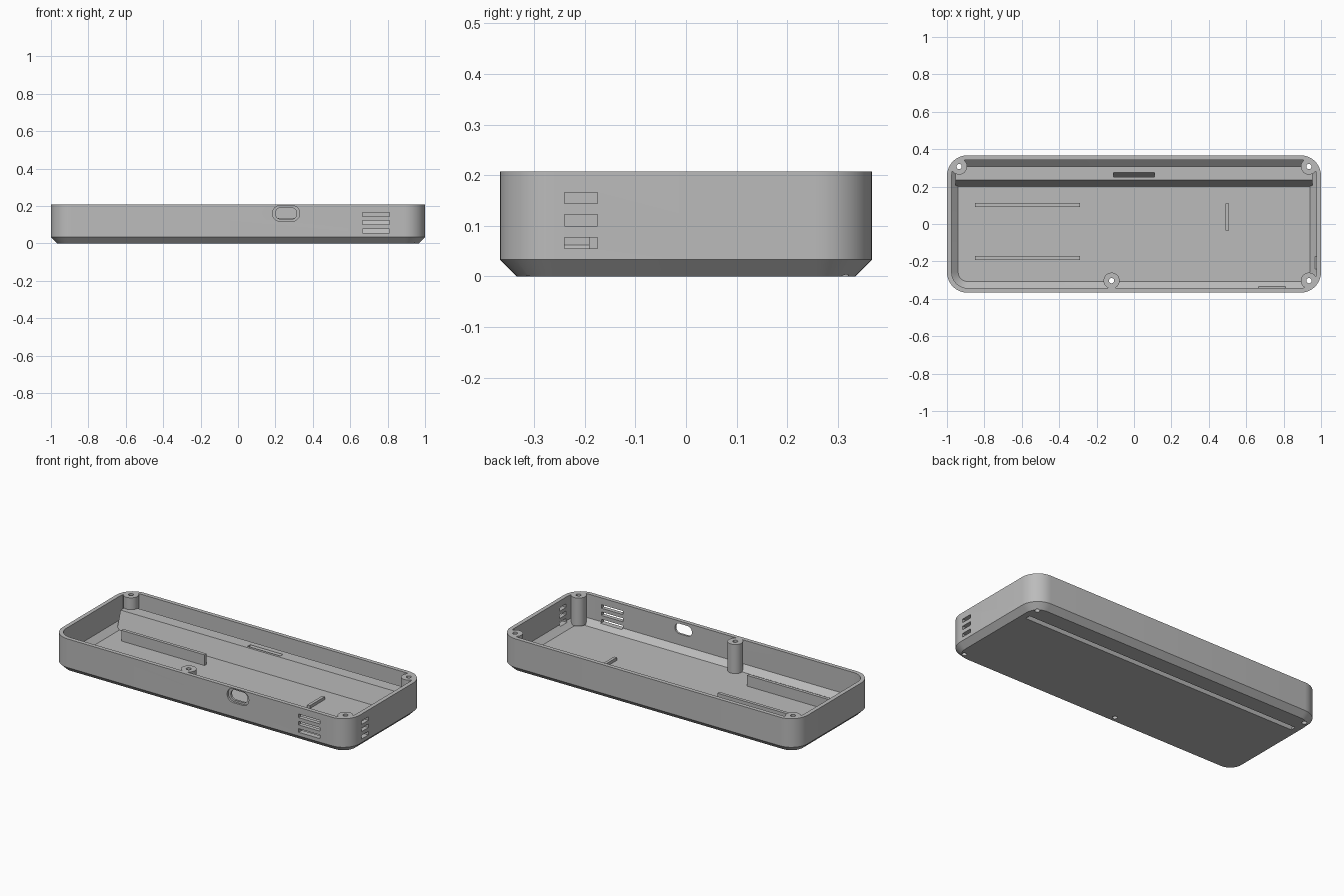
import bpy, bmesh, math
from mathutils import Vector

cube = bpy.data.objects.get("Cube")
if cube:
    bpy.data.objects.remove(cube, do_unlink=True)

HALF_X, HALF_Y, HEIGHT, CORNER = 1.0, 0.3675, 0.207, 0.11
FLOOR = 0.03

grey = bpy.data.materials.new("grey plastic")
grey.use_nodes = True
grey.diffuse_color = (0.5, 0.5, 0.5, 1)
grey.node_tree.nodes["Principled BSDF"].inputs["Base Color"].default_value = (0.5, 0.5, 0.5, 1)


def make(name, bm):
    bmesh.ops.recalc_face_normals(bm, faces=bm.faces[:])
    mesh = bpy.data.meshes.new(name)
    bm.to_mesh(mesh)
    bm.free()
    mesh.materials.append(grey)
    obj = bpy.data.objects.new(name, mesh)
    bpy.context.collection.objects.link(obj)
    return obj


def loft(name, loops):
    """Skin a stack of equal point loops and cap both ends."""
    bm = bmesh.new()
    rings = [[bm.verts.new(p) for p in loop] for loop in loops]
    for a, b in zip(rings, rings[1:]):
        for i in range(len(a)):
            j = (i + 1) % len(a)
            bm.faces.new((a[i], a[j], b[j], b[i]))
    bm.faces.new(rings[0])
    bm.faces.new(rings[-1])
    return make(name, bm)


def rounded(hx, hy, r, steps=10):
    """Rounded rectangle outline, centred on the origin."""
    pts = []
    for q, (sx, sy) in enumerate(((1, 1), (-1, 1), (-1, -1), (1, -1))):
        for i in range(steps + 1):
            a = math.pi / 2 * (q + i / steps)
            pts.append((sx * (hx - r) + r * math.cos(a), sy * (hy - r) + r * math.sin(a)))
    return pts


def tray_loop(inset, z):
    return [(x, y, z) for x, y in rounded(HALF_X - inset, HALF_Y - inset, CORNER - inset)]


def bar(name, profile, half_length):
    """Extrude a y-z profile along x."""
    return loft(name, [[(x, y, z) for y, z in profile] for x in (-half_length, half_length)])


def box(name, x0, x1, y0, y1, z0, z1):
    return loft(name, [[(x0, y0, z), (x1, y0, z), (x1, y1, z), (x0, y1, z)] for z in (z0, z1)])


def cylinder(name, x, y, r, z0, z1, n=32):
    ring = [(x + r * math.cos(2 * math.pi * i / n), y + r * math.sin(2 * math.pi * i / n))
            for i in range(n)]
    return loft(name, [[(px, py, z) for px, py in ring] for z in (z0, z1)])


def port(name, hx, hz, y0, y1):
    outline = rounded(hx, hz, hz - 0.001)
    return loft(name, [[(0.257 + x, y, 0.16 + z) for x, z in outline] for y in (y0, y1)])


def cut(obj, cutters):
    for c in cutters:
        c.hide_render = True
        mod = obj.modifiers.new("cut", 'BOOLEAN')
        mod.operation = 'DIFFERENCE'
        mod.solver = 'EXACT'
        mod.object = c
        bpy.context.view_layer.objects.active = obj
        bpy.ops.object.modifier_apply(modifier=mod.name)


# Open tray with chamfered bottom, thin walls and sloped inner floor edge
tray = loft("tray", [tray_loop(0.033, 0), tray_loop(0, 0.033), tray_loop(0, HEIGHT),
                     tray_loop(0.025, HEIGHT), tray_loop(0.025, 0.062), tray_loop(0.06, FLOOR)])

# Raised ledge along the back
ledge = bar("back_ledge", [(0.2, FLOOR - 0.005), (0.235, 0.135), (0.308, 0.135),
                           (0.308, FLOOR - 0.005)], 0.955)

# Screw posts
post_spots = {"back_right_post": (-0.935, 0.307), "back_left_post": (0.935, 0.307),
              "front_left_post": (0.935, -0.303), "front_middle_post": (-0.12, -0.303)}
posts, holes = [], []
for name, (x, y) in post_spots.items():
    posts.append(cylinder(name, x, y, 0.043, 0.025 if x == -0.12 else 0.036, HEIGHT))
    hole = cylinder(name + "_hole", x, y, 0.014, -0.05, 0.3)
    cut(posts[-1], [hole])
    holes.append(hole)

# Thin ribs on the floor
box("rear_rib", -0.85, -0.29, 0.092, 0.112, FLOOR - 0.005, 0.095)
box("front_rib", -0.85, -0.29, -0.192, -0.172, FLOOR - 0.005, 0.095)
box("side_rib", 0.49, 0.508, -0.035, 0.11, FLOOR - 0.005, 0.048)

# Vents, oval port, underside groove and ledge slot
vents = []
for z in (0.055, 0.1, 0.144):
    vents.append(box("front_vent", 0.665, 0.81, -0.5, -0.32, z, z + 0.022))
    vents.append(box("side_vent", 0.93, 1.1, -0.24, -0.175, z, z + 0.022))
port_cutters = [port("port_recess", 0.073, 0.042, -0.5, -HALF_Y + 0.012),
                port("port_hole", 0.057, 0.031, -0.5, -0.3)]
groove = bar("groove", [(0.2, -0.01), (0.235, -0.01), (0.25, 0.06), (0.23, 0.06)], 0.93)
slot = bar("slot", [(0.25, 0.2), (0.275, 0.2), (0.275, 0.132), (0.25, 0.075)], 0.11)

cut(tray, holes + vents + port_cutters + [groove])
cut(ledge, [groove, slot] + holes[:2])
for helper in holes + vents + port_cutters + [groove, slot]:
    bpy.data.objects.remove(helper, do_unlink=True)

# Smooth the round surfaces, keep edges sharp
bpy.ops.object.select_all(action='DESELECT')
for obj in [tray] + posts:
    obj.select_set(True)
bpy.context.view_layer.objects.active = tray
bpy.ops.object.shade_smooth_by_angle(angle=math.radians(25))
